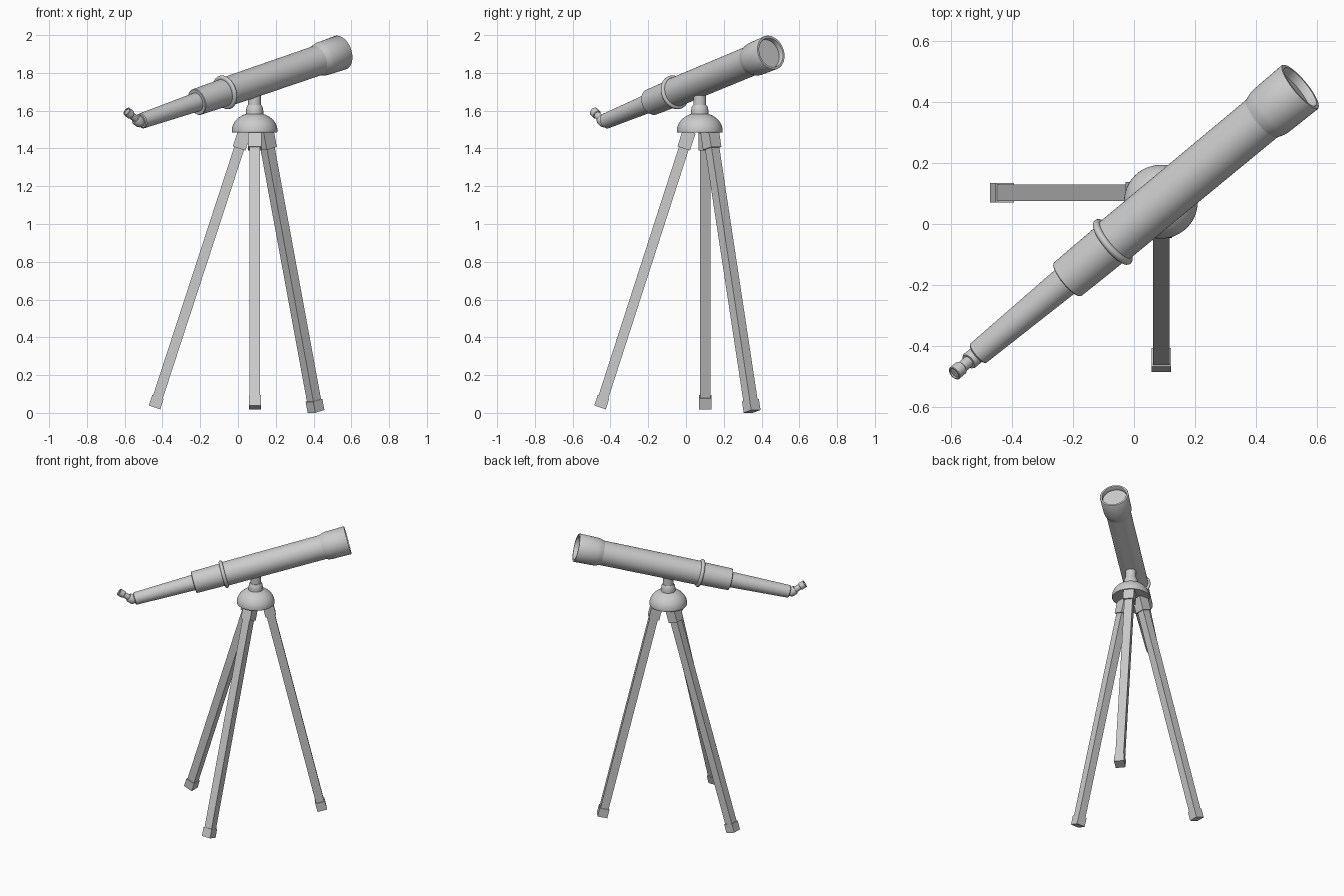
import bpy, bmesh, math
from mathutils import Vector, Matrix

if "Cube" in bpy.data.objects:
    bpy.data.objects.remove(bpy.data.objects["Cube"])


def frame(origin, direction):
    """Matrix whose z runs along direction and whose y stays horizontal."""
    z = Vector(direction).normalized()
    y = Vector((0, 0, 1)).cross(z)
    y = y.normalized() if y.length > 1e-4 else Vector((0, 1, 0))
    x = y.cross(z)
    m = Matrix((x, y, z)).transposed().to_4x4()
    m.translation = Vector(origin)
    return m


def finish(name, bm, m, smooth=True):
    bmesh.ops.recalc_face_normals(bm, faces=bm.faces)
    me = bpy.data.meshes.new(name)
    bm.to_mesh(me)
    bm.free()
    ob = bpy.data.objects.new(name, me)
    bpy.context.collection.objects.link(ob)
    ob.matrix_world = m
    if smooth:
        bpy.ops.object.select_all(action='DESELECT')
        ob.select_set(True)
        bpy.context.view_layer.objects.active = ob
        bpy.ops.object.shade_smooth_by_angle(angle=math.radians(35))
    return ob


def lathe(name, profile, m, n=48):
    """Revolve (radius, height) points around z, capping both ends."""
    bm = bmesh.new()
    rings = [[bm.verts.new((r * math.cos(2 * math.pi * i / n),
                            r * math.sin(2 * math.pi * i / n), h)) for i in range(n)]
             for r, h in profile]
    for a, b in zip(rings, rings[1:]):
        for i in range(n):
            j = (i + 1) % n
            bm.faces.new((a[i], a[j], b[j], b[i]))
    bm.faces.new(rings[0])
    bm.faces.new(rings[-1])
    return finish(name, bm, m)


def bar(name, p, q, start, end, width):
    """Square bar on the line p-q, between two distances from p."""
    bm = bmesh.new()
    bmesh.ops.create_cube(bm, size=1)
    bmesh.ops.scale(bm, vec=(width, width, end - start), verts=bm.verts)
    bmesh.ops.translate(bm, vec=(0, 0, (start + end) / 2), verts=bm.verts)
    return finish(name, bm, frame(p, Vector(q) - Vector(p)), smooth=False)


# Optical axis, from the narrow end to the front rim
back = Vector((-0.512, -0.425, 1.545))
rim = Vector((0.545, 0.45, 1.908))
axis = frame(back, rim - back)
L = (rim - back).length

# Telescope tube sections
lathe("draw_tube", [(0.036, -0.002), (0.041, 0.003), (0.051, 0.41)], axis)
lathe("rear_sleeve", [(0.068, 0.393), (0.071, 0.396), (0.074, 0.60)], axis)
lathe("tube_ring", [(0.076, 0.582)] +
      [(0.080 + 0.012 * math.sin(a), 0.594 - 0.012 * math.cos(a))
       for a in [math.pi * k / 8 for k in range(9)]] + [(0.076, 0.606)], axis)
lathe("main_tube", [(0.078, 0.594), (0.080, L - 0.12)], axis)
lathe("front_hood", [(0.079, L - 0.172), (0.082, L - 0.163), (0.088, L - 0.145),
                     (0.0905, L - 0.13), (0.093, L - 0.003), (0.091, L),
                     (0.080, L), (0.078, L - 0.003), (0.078, L - 0.03)], axis)

# Angled eyepiece
elbow = Vector((-0.523, -0.435, 1.541))
flat = Vector((back.x - rim.x, back.y - rim.y, 0)).normalized()
tilt = math.radians(33)
eye = frame(elbow, flat * math.cos(tilt) + Vector((0, 0, math.sin(tilt))))
lathe("eyepiece_elbow", [(0.029 * math.sin(a), -0.029 * math.cos(a))
                         for a in [math.pi / 2 * k / 8 for k in range(1, 9)]] +
      [(0.029, 0.024), (0.026, 0.03)], eye, 32)
lathe("eyepiece_neck", [(0.019, 0.02), (0.019, 0.08)], eye, 32)
lathe("eyepiece_cup", [(0.021, 0.066), (0.024, 0.069), (0.024, 0.101),
                       (0.022, 0.103), (0.018, 0.103), (0.018, 0.097)], eye, 32)

# Tripod head: dome, collar and post
head = Matrix.Translation((0.088, 0.073, 0))
dome = [(0.121 * math.cos(a), 1.495 + 0.095 * math.sin(a))
        for a in [math.radians(7 * k) for k in range(11)]]
lathe("tripod_dome", [(0.119, 1.485), (0.121, 1.488)] + dome, head)
lathe("head_collar", [(0.046, 1.57), (0.046, 1.60), (0.043, 1.618),
                      (0.036, 1.63)], head)
lathe("head_post", [(0.034, 1.61), (0.034, 1.70)], head)

# Tripod legs with feet and top sockets: foot centre, point at socket level
legs = {
    "left": ((-0.442, 0.102, 0.029), (0.006, 0.102, 1.40)),
    "front": ((0.089, -0.455, 0.029), (0.089, -0.012, 1.40)),
    "back": ((0.413, 0.350, 0.008), (0.157, 0.139, 1.40)),
}
for side, (p, q) in legs.items():
    d = (Vector(q) - Vector(p)).length
    bar(side + "_leg", p, q, 0.03, d + 0.06, 0.054)
    bar(side + "_foot", p, q, 0.0, 0.06, 0.064)
    bar(side + "_socket", p, q, d, d + 0.095, 0.07)
